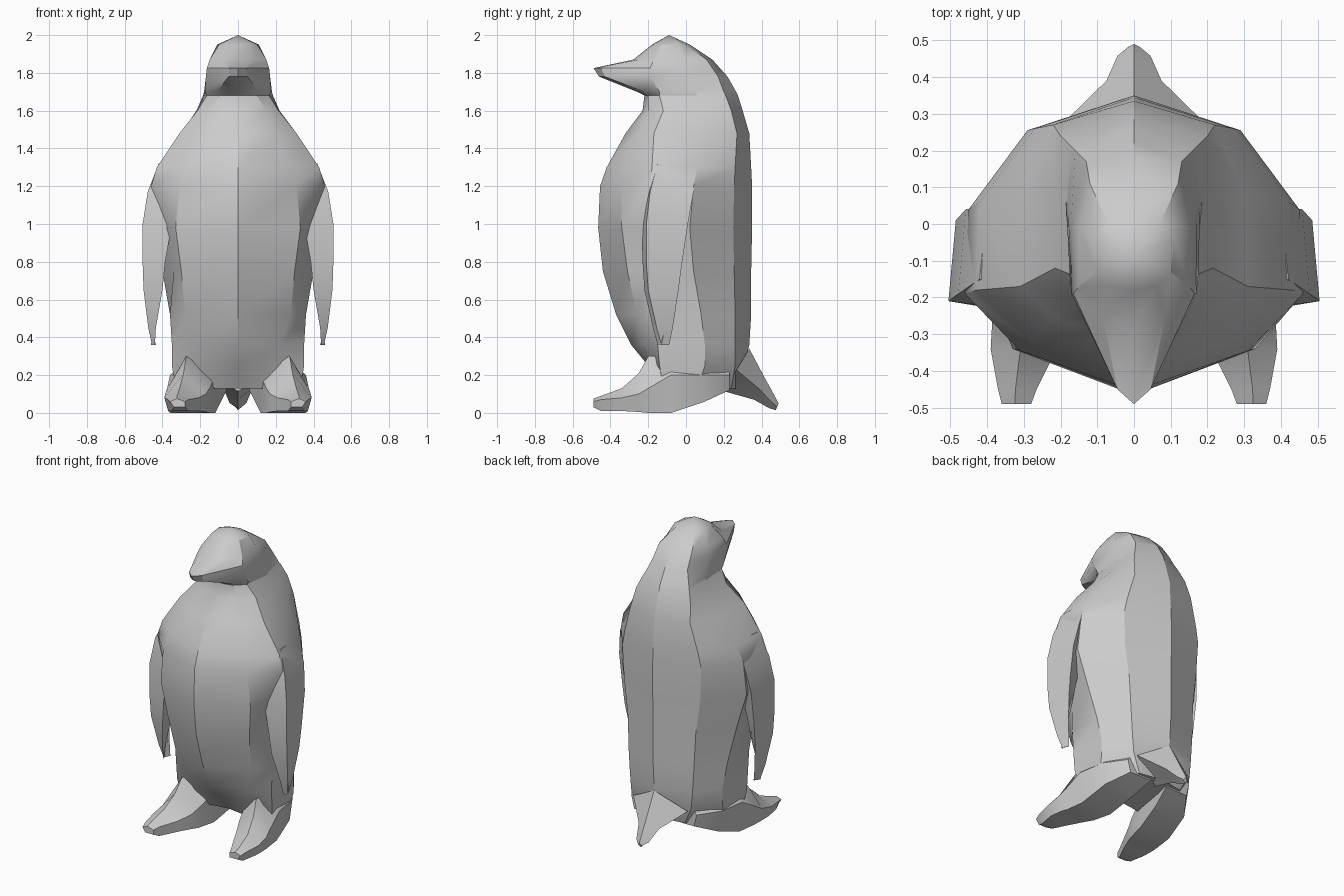
import bpy
import bmesh
import math

cube = bpy.data.objects.get("Cube")
if cube:
    bpy.data.objects.remove(cube, do_unlink=True)

# Single plain grey material
grey = bpy.data.materials.new("plain_grey")
grey.use_nodes = True
colour = (0.6, 0.6, 0.6, 1)
grey.diffuse_color = colour
grey.node_tree.nodes["Principled BSDF"].inputs["Base Color"].default_value = colour


def loft(name, rings, mirrored=False):
    """Skin a stack of equal-length point rings and cap both ends."""
    bm = bmesh.new()
    loops = [[bm.verts.new(point) for point in ring] for ring in rings]
    count = len(loops[0])
    for lower, upper in zip(loops, loops[1:]):
        for i in range(count):
            j = (i + 1) % count
            bm.faces.new((lower[i], lower[j], upper[j], upper[i]))
    bm.faces.new(loops[0])
    bm.faces.new(loops[-1])
    bmesh.ops.remove_doubles(bm, verts=bm.verts, dist=0.0005)
    bmesh.ops.recalc_face_normals(bm, faces=bm.faces)
    mesh = bpy.data.meshes.new(name)
    bm.to_mesh(mesh)
    bm.free()
    mesh.materials.append(grey)
    obj = bpy.data.objects.new(name, mesh)
    bpy.context.collection.objects.link(obj)
    bpy.ops.object.select_all(action="DESELECT")
    obj.select_set(True)
    bpy.context.view_layer.objects.active = obj
    bpy.ops.object.shade_smooth_by_angle(angle=math.radians(30))
    if mirrored:
        obj.modifiers.new("left_right", "MIRROR").use_axis[0] = True
    return obj


def symmetric_ring(z, front, corner, side, flank, ridge, back):
    """Full horizontal ring from the half on the +x side."""
    half = [corner, side, flank, ridge]
    ring = [(0, front, z)] + [(x, y, z) for x, y in half] + [(0, back, z)]
    return ring + [(-x, y, z) for x, y in reversed(half)]


# Torso rings: height, front, chest corner, side, flank, back ridge, back
torso = [
    (.13, -.1, (.14, -.12), (.33, -.12), (.32, .06), (.16, .24), .27),
    (.25, -.2, (.17, -.18), (.35, -.14), (.34, .1), (.22, .26), .31),
    (.36, -.29, (.22, -.23), (.35, -.15), (.34, .1), (.23, .26), .335),
    (.52, -.37, (.28, -.26), (.36, -.15), (.36, .08), (.24, .26), .345),
    (.75, -.44, (.3, -.31), (.34, -.18), (.4, .04), (.25, .255), .345),
    (.98, -.465, (.33, -.34), (.38, -.22), (.46, .02), (.28, .25), .35),
    (1.2, -.455, (.31, -.345), (.46, -.19), (.45, .04), (.29, .255), .35),
    (1.3, -.42, (.28, -.32), (.43, -.18), (.42, .06), (.27, .26), .345),
    (1.48, -.32, (.21, -.26), (.31, -.17), (.3, .09), (.22, .27), .335),
]

# Neck, beak and crown rings in the same order
head = [
    (1.6, -.23, (.15, -.2), (.215, -.12), (.22, .08), (.2, .24), .3),
    (1.68, -.22, (.1, -.2), (.165, -.14), (.185, .06), (.17, .21), .275),
    (1.7, -.26, (.11, -.22), (.175, -.14), (.18, .05), (.16, .2), .265),
    (1.78, -.46, (.05, -.43), (.17, -.19), (.17, .02), (.13, .17), .22),
    (1.825, -.49, (.045, -.45), (.165, -.19), (.165, 0), (.125, .14), .18),
    (1.87, -.28, (.085, -.25), (.15, -.17), (.15, -.01), (.12, .11), .14),
    (1.95, -.18, (.06, -.17), (.1, -.13), (.11, -.04), (.07, .0), .02),
    (2.0, -.09, (0, -.09), (0, -.09), (0, -.09), (0, -.09), -.09),
]
loft("body_and_head", [symmetric_ring(*ring) for ring in torso + head])

# Flippers: height, inner x, outer x, front y, back y
flipper = [
    (1.32, .36, .42, -.15, .05),
    (1.17, .36, .478, -.19, .04),
    (1, .35, .505, -.21, .01),
    (.8, .385, .505, -.21, -.02),
    (.65, .4, .5, -.2, -.04),
    (.45, .435, .475, -.155, -.07),
    (.36, .44, .455, -.13, -.09),
]
loft("flippers", [
    [(inner, front - .02, z), (outer, front, z),
     (outer - .02, back, z), (inner + .02, back - .04, z)]
    for z, inner, outer, front, back in flipper
], mirrored=True)

# Feet: y, inner x, outer x, sole z, shoulder z, ridge z
foot = [
    (-.49, .28, .36, .03, .06, .075),
    (-.45, .265, .37, .01, .07, .09),
    (-.34, .21, .39, .01, .08, .13),
    (-.25, .17, .385, .005, .1, .21),
    (-.2, .15, .375, 0, .13, .3),
    (-.08, .12, .36, 0, .2, .3),
    (.1, .09, .33, .06, .2, .3),
    (.23, .06, .24, .12, .2, .3),
]
loft("feet", [
    [(inner, y, sole), (outer - .02, y, sole), (outer, y, shoulder),
     (inner * .45 + outer * .55, y, ridge), (inner, y, shoulder)]
    for y, inner, outer, sole, shoulder, ridge in foot
], mirrored=True)

# Tail: half width, upper (y, z), lower (y, z)
tail = [
    (.2, (.335, .34), (.2, .115)),
    (.075, (.42, .18), (.36, .07)),
    (.045, (.475, .08), (.44, .025)),
    (.015, (.49, .05), (.475, .015)),
]
loft("tail", [
    [(0, *top), (width, (top[0] + low[0]) / 2, (top[1] + low[1]) / 2),
     (0, *low), (-width, (top[0] + low[0]) / 2, (top[1] + low[1]) / 2)]
    for width, top, low in tail
])
